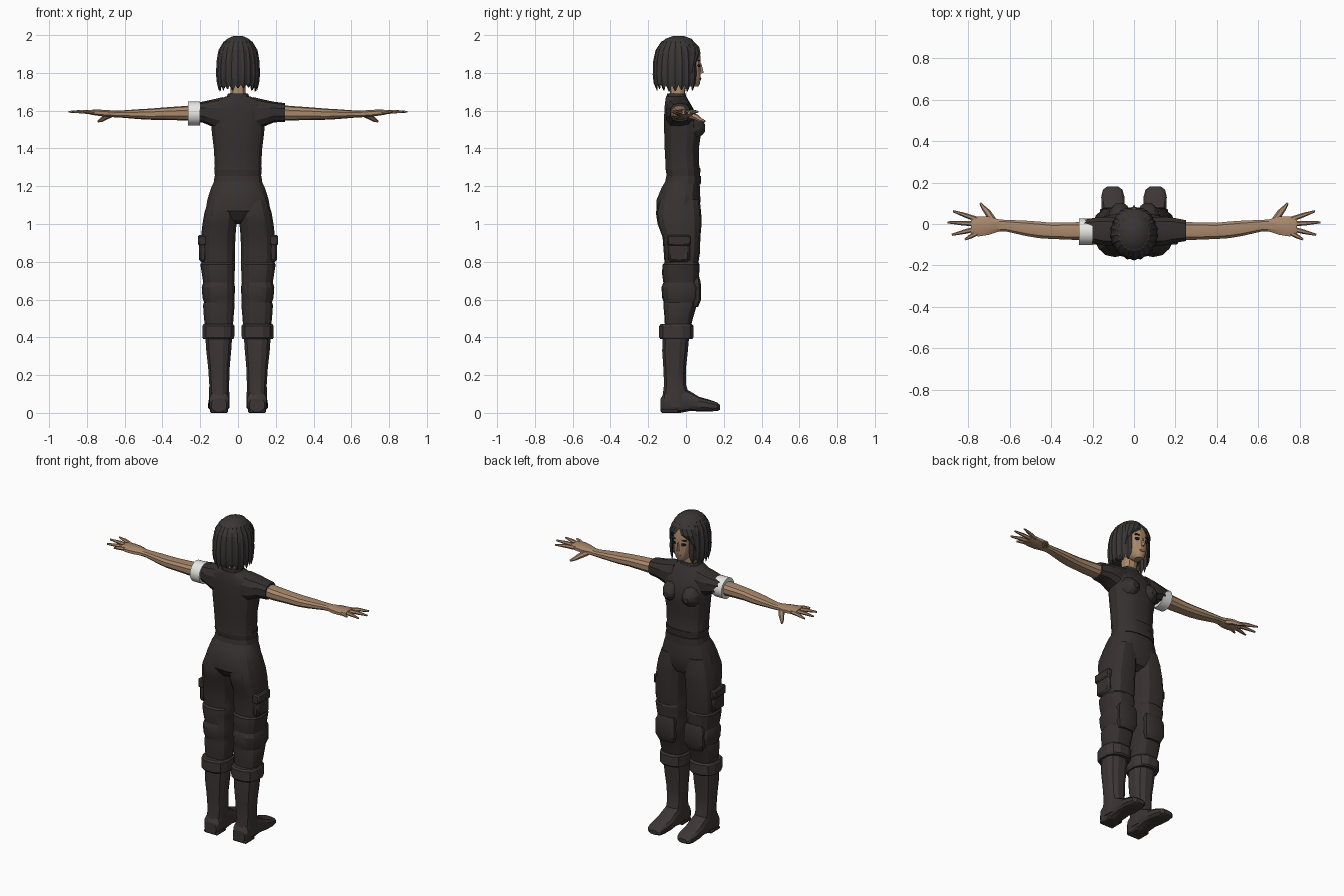
import bpy, bmesh, math, random
from mathutils import Vector

random.seed(4)


def material(name, rgb):
    m = bpy.data.materials.new(name)
    m.diffuse_color = (*rgb, 1)
    return m


SKIN = material("skin", (0.40, 0.25, 0.15))
HAIR = material("hair", (0.042, 0.036, 0.036))
SHIRT = material("shirt", (0.036, 0.030, 0.029))
TROUSER = material("trousers", (0.038, 0.031, 0.029))
BOOT = material("boots", (0.046, 0.037, 0.036))
WHITE = material("armband_white", (0.80, 0.80, 0.78))
DARK = material("eye_dark", (0.02, 0.016, 0.015))
LIP = material("lips", (0.28, 0.13, 0.09))


def skin_rings(name, rings, mat, smooth=25):
    """Bridge equal point rings into a closed, capped mesh."""
    bm = bmesh.new()
    loops = [[bm.verts.new(p) for p in r] for r in rings]
    n = len(loops[0])
    for a, b in zip(loops, loops[1:]):
        for i in range(n):
            bm.faces.new((a[i], a[(i + 1) % n], b[(i + 1) % n], b[i]))
    bm.faces.new(loops[0])
    bm.faces.new(loops[-1])
    bmesh.ops.recalc_face_normals(bm, faces=bm.faces[:])
    me = bpy.data.meshes.new(name)
    bm.to_mesh(me)
    bm.free()
    ob = bpy.data.objects.new(name, me)
    bpy.context.collection.objects.link(ob)
    me.materials.append(mat)
    bpy.context.view_layer.objects.active = ob
    ob.select_set(True)
    bpy.ops.object.shade_smooth_by_angle(angle=math.radians(smooth))
    ob.select_set(False)
    return ob


def loft(name, secs, mat, axis="z", n=12, sx=1, power=0.8):
    """Sections are (t, a0, a1, b0, b1): bounds of a rounded outline at t."""
    rings = []
    for t, a0, a1, b0, b1 in secs:
        ring = []
        for i in range(n):
            g = 2 * math.pi * (i + 0.5) / n
            c, s = math.cos(g), math.sin(g)
            k = math.cos(math.pi / n) ** power
            c = math.copysign(abs(c) ** power, c) / k
            s = math.copysign(abs(s) ** power, s) / k
            a = (a0 + a1) / 2 + (a1 - a0) / 2 * c
            b = (b0 + b1) / 2 + (b1 - b0) / 2 * s
            p = {"z": (a, b, t), "x": (t, a, b), "y": (a, t, b)}[axis]
            ring.append((p[0] * sx, p[1], p[2]))
        rings.append(ring)
    return skin_rings(name, rings, mat)


def tube(name, pts, radii, mat, sx=1, n=6):
    """Tapered tube through points running roughly sideways."""
    pts = [Vector(p) for p in pts]
    rings = []
    for i, (p, r) in enumerate(zip(pts, radii)):
        d = (pts[min(i + 1, len(pts) - 1)] - pts[max(i - 1, 0)]).normalized()
        u = d.cross(Vector((0, 0, 1))).normalized()
        v = u.cross(d)
        ring = [p + r * (math.cos(q) * u + math.sin(q) * v)
                for q in (2 * math.pi * k / n for k in range(n))]
        rings.append([(q.x * sx, q.y, q.z) for q in ring])
    return skin_rings(name, rings, mat)


def box(name, x0, x1, y0, y1, z0, z1, mat, bevel=0.0):
    ob = skin_rings(name, [[(x0, y0, z), (x1, y0, z), (x1, y1, z), (x0, y1, z)]
                           for z in (z0, z1)], mat)
    if bevel:
        m = ob.modifiers.new("soft_edge", "BEVEL")
        m.width, m.segments = bevel, 1
    return ob


def lock(name, path):
    """Hair lock around the head; path points are (angle, z, scale, width)."""
    rings = []
    for a, z, s, w in path:
        rad = Vector((math.sin(a), math.cos(a), 0))
        tan = Vector((math.cos(a), -math.sin(a), 0))
        c = Vector((0.104 * s * rad.x, -0.045 + 0.118 * s * rad.y, z))
        t = w * 0.4
        rings.append([c + rad * t, c + tan * w, c - rad * t, c - tan * w])
    return skin_rings(name, rings, HAIR, 20)


# Torso, collar and belt
loft("shirt_body", [
    (1.285, -.125, .125, -.11, .075), (1.31, -.123, .123, -.108, .07),
    (1.40, -.128, .128, -.113, .068), (1.47, -.137, .137, -.115, .078),
    (1.53, -.142, .142, -.116, .075), (1.59, -.147, .147, -.115, .05),
    (1.635, -.142, .142, -.112, .025), (1.66, -.10, .10, -.108, .01),
    (1.675, -.065, .065, -.106, .002)], SHIRT, n=16)
loft("collar", [(1.65, -.066, .066, -.107, .005), (1.69, -.054, .054, -.10, -.002)], SHIRT)
loft("belt_upper", [(1.25, -.122, .122, -.102, .073), (1.295, -.126, .126, -.108, .078)],
     SHIRT, n=16)
loft("belt_lower", [(1.21, -.130, .130, -.112, .078), (1.255, -.124, .124, -.104, .079)],
     TROUSER, n=16)
loft("pelvis", [
    (1.235, -.122, .122, -.104, .07), (1.19, -.143, .143, -.13, .074),
    (1.13, -.162, .162, -.155, .076), (1.07, -.172, .172, -.155, .074),
    (1.02, -.13, .13, -.12, .055), (1.0, -.06, .06, -.08, .02)], TROUSER, n=16)

for side, sx in (("left", -1), ("right", 1)):
    # Bust and sleeve
    loft(side + "_bust", [
        (0.02, .012, .128, 1.435, 1.585), (.06, .018, .118, 1.455, 1.57),
        (.088, .032, .10, 1.475, 1.545), (.101, .05, .085, 1.49, 1.525)],
        SHIRT, "y", 10, sx, 1)
    loft(side + "_sleeve", [
        (.08, -.105, .03, 1.49, 1.668), (.14, -.105, .035, 1.52, 1.655),
        (.19, -.092, .03, 1.54, 1.645), (.25, -.082, .018, 1.543, 1.638)],
        SHIRT, "x", 10, sx)
    # Bare arm, palm and fingers
    loft(side + "_arm", [
        (.22, -.076, .01, 1.55, 1.628), (.30, -.076, .008, 1.55, 1.622),
        (.40, -.072, .006, 1.553, 1.615), (.46, -.068, .012, 1.553, 1.61),
        (.52, -.058, .016, 1.556, 1.607), (.62, -.035, .02, 1.564, 1.6),
        (.66, -.036, .022, 1.566, 1.6)], SKIN, "x", 10, sx)
    loft(side + "_palm", [
        (.65, -.036, .022, 1.566, 1.6), (.70, -.052, .036, 1.568, 1.604),
        (.75, -.06, .036, 1.574, 1.606), (.785, -.052, .03, 1.58, 1.604)],
        SKIN, "x", 8, sx)
    fingers = {"index": (.022, .872, .062), "middle": (.0, .898, .008),
               "ring": (-.022, .878, -.052), "little": (-.042, .815, -.075)}
    for f, (y, tx, ty) in fingers.items():
        tube(f"{side}_{f}_finger", [
            (.755, y, 1.59), ((.755 + tx) / 2, (y + ty) / 2, 1.595), (tx, ty, 1.594)],
            (.0125, .011, .005), SKIN, sx)
    tube(side + "_thumb", [(.675, .01, 1.58), (.705, .055, 1.565), (.725, .078, 1.55),
                           (.74, .1, 1.543)], (.017, .016, .011, .006), SKIN, sx)

    # Trouser leg with bulging folds
    loft(side + "_trouser_leg", [
        (1.13, .004, .155, -.14, .07), (1.06, .006, .178, -.157, .078),
        (1.0, .008, .188, -.148, .08), (.93, .014, .196, -.122, .074),
        (.85, .016, .197, -.116, .072), (.795, .017, .194, -.112, .064),
        (.785, .015, .199, -.122, .07), (.74, .018, .192, -.125, .068),
        (.69, .02, .184, -.118, .064), (.665, .016, .192, -.128, .074),
        (.61, .018, .188, -.124, .074), (.585, .02, .18, -.116, .062),
        (.57, .018, .185, -.118, .055), (.50, .024, .18, -.112, .035),
        (.44, .028, .172, -.11, .02)], TROUSER, n=14, sx=sx)
    loft(side + "_knee_patch", [
        (.72, .045, .15, .03, .07), (.69, .035, .165, .03, .078),
        (.60, .035, .165, .03, .08), (.56, .05, .15, .02, .064)],
        TROUSER, n=8, sx=sx, power=.6)
    # Cargo pocket and flap
    xs = sorted((sx * .165, sx * .207))
    box(side + "_cargo_pocket", *xs, -.095, .02, .80, .93, TROUSER, .012)
    xs = sorted((sx * .165, sx * .213))
    box(side + "_pocket_flap", *xs, -.1, .025, .885, .942, TROUSER, .008)
    # Boot
    loft(side + "_boot_cuff", [
        (.392, .024, .184, -.136, .034), (.40, .02, .188, -.142, .04),
        (.46, .018, .188, -.142, .04), (.47, .026, .182, -.134, .032)], BOOT, sx=sx)
    loft(side + "_boot_shaft", [
        (.42, .03, .174, -.122, .018), (.33, .036, .168, -.126, .01),
        (.24, .044, .158, -.12, .0), (.15, .047, .152, -.116, .0),
        (.09, .046, .153, -.124, .02), (.03, .048, .152, -.125, .02)], BOOT, sx=sx)
    loft(side + "_boot_foot", [
        (-.134, .06, .14, .008, .075), (-.115, .048, .152, 0, .11),
        (-.03, .048, .15, 0, .14), (.02, .046, .152, .01, .115),
        (.07, .044, .156, .008, .085), (.13, .046, .158, .008, .068),
        (.165, .055, .15, .01, .055), (.18, .075, .13, .016, .042)],
        BOOT, "y", 12, sx, .7)
    xs = sorted((sx * .052, sx * .148))
    box(side + "_boot_heel", *xs, -.132, -.04, 0, .02, BOOT, .006)

# Armband: hollow ring on one sleeve
band = [[(x, -.038 + r * math.cos(a), 1.585 + r * math.sin(a))
         for a in (2 * math.pi * i / 20 for i in range(20))]
        for x, r in ((-.2, .052), (-.2, .064), (-.265, .064), (-.265, .052))]
skin_rings("armband", band, WHITE)

# Neck, head and face
loft("neck", [(1.64, -.05, .05, -.095, -.002), (1.70, -.04, .04, -.083, -.006),
              (1.78, -.042, .042, -.09, .01)], SKIN, n=10)
loft("head", [
    (1.728, -.022, .022, .01, .066), (1.745, -.04, .04, -.04, .074),
    (1.78, -.06, .06, -.09, .078), (1.83, -.07, .07, -.13, .078),
    (1.89, -.075, .075, -.14, .076), (1.94, -.068, .068, -.13, .06),
    (1.97, -.045, .045, -.10, .03)], SKIN, n=16, power=.9)
skin_rings("nose", [[(-.012, .07, 1.795), (.012, .07, 1.795), (0, .094, 1.80)],
                    [(-.007, .07, 1.85), (.007, .07, 1.85), (0, .081, 1.85)]], SKIN)
loft("mouth", [(1.762, -.012, .012, .07, .079), (1.769, -.02, .02, .07, .081),
               (1.776, -.012, .012, .07, .08)], LIP, n=8)
for side, sx in (("left", -1), ("right", 1)):
    loft(side + "_eye", [(1.83, .02, .038, .062, .0765), (1.837, .016, .046, .058, .077),
                         (1.845, .02, .044, .06, .077)], DARK, n=8, sx=sx)
    loft(side + "_eyebrow", [(1.862, .014, .05, .058, .0775), (1.869, .018, .05, .058, .0765)],
         HAIR, n=8, sx=sx)

# Hair mass under the locks
loft("hair_back", [
    (1.75, -.085, .085, -.15, -.05), (1.80, -.10, .10, -.16, .01),
    (1.86, -.102, .102, -.162, .03), (1.91, -.10, .10, -.158, .045),
    (1.95, -.085, .085, -.14, .055), (1.98, -.058, .058, -.11, .03),
    (1.995, -.025, .025, -.07, -.01)], HAIR, n=16, power=.95)
# Long locks from the crown, around sides and back
COUNT = 17
for i in range(COUNT):
    a = 0.80 + (2 * math.pi - 1.6) * i / (COUNT - 1)
    tip = 1.70 + random.uniform(0, .025)
    front = abs(math.cos(a / 2)) > .8
    w = .85 if front else 1
    lock(f"hair_lock_{i + 1}", [
        (a, 1.992, .25, .010), (a, 1.965, .66, .022), (a, 1.92, .90, .026),
        (a, 1.86, 1.0, .027 * w), (a, 1.79, 1.02, .027 * w),
        (a, 1.745, 1.0, .021 * w), (a, tip, .96, .003)])
# Parted fringe swept to both sides
for sx in (-1, 1):
    for k, (a0, a1, z1) in enumerate(((.12, .62, 1.87), (.35, .78, 1.84), (.6, .95, 1.80))):
        lock(f"fringe_{'left' if sx < 0 else 'right'}_{k + 1}", [
            (sx * a0, 1.992, .25, .010), (sx * a0, 1.972, .62, .022),
            (sx * (a0 + .1), 1.935, .92, .025), (sx * (a0 + a1) / 2, 1.90, 1.04, .022),
            (sx * a1, z1, 1.07, .004)])
